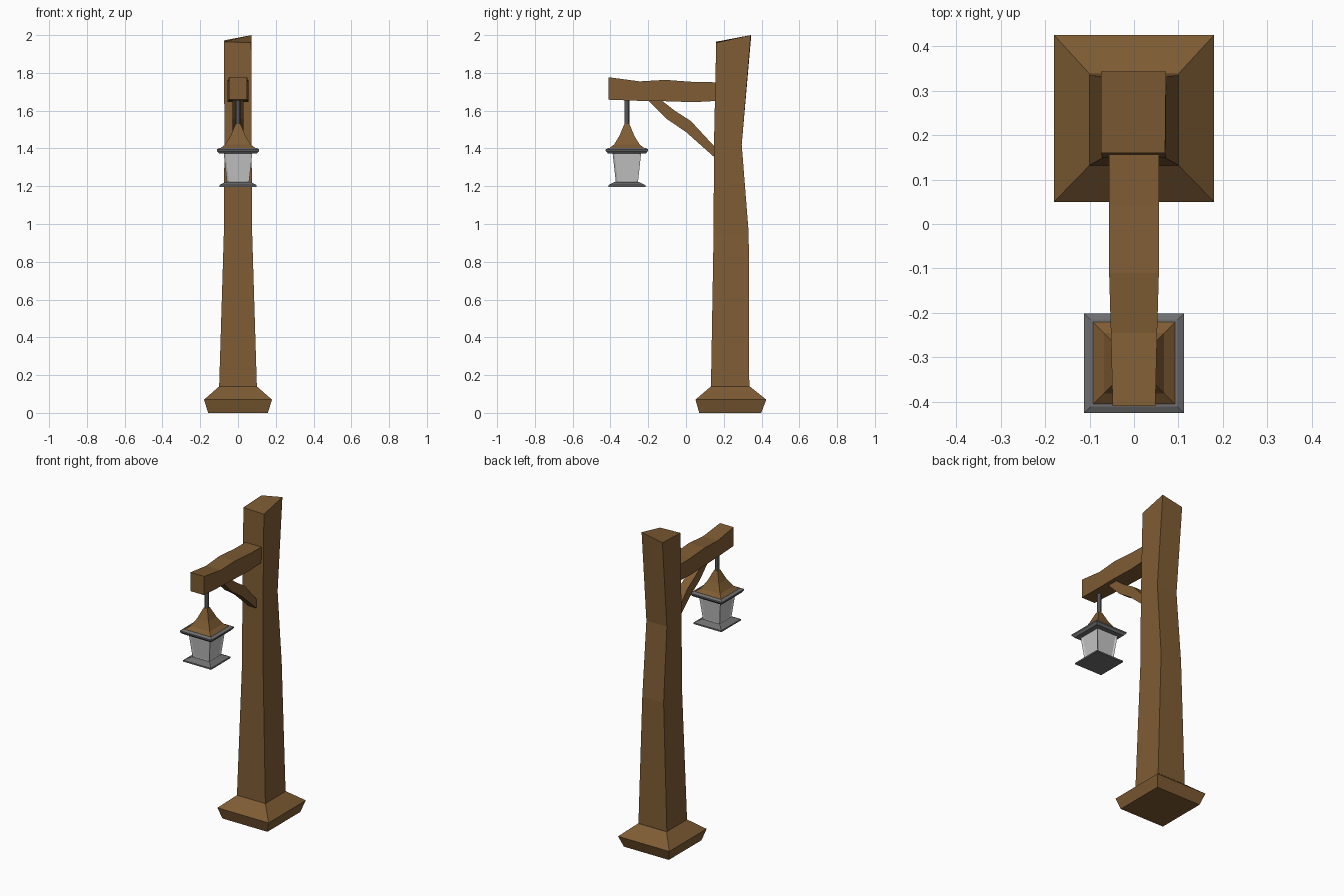
import bpy, bmesh, math
from mathutils import Vector

if "Cube" in bpy.data.objects:
    bpy.data.objects.remove(bpy.data.objects["Cube"])


def mat(name, rgb):
    m = bpy.data.materials.new(name)
    m.diffuse_color = (*rgb, 1)
    m.use_nodes = True
    m.node_tree.nodes["Principled BSDF"].inputs["Base Color"].default_value = m.diffuse_color
    return m


WOOD = mat("brown wood", (0.21, 0.107, 0.034))
IRON = mat("grey iron", (0.16, 0.16, 0.165))
GLASS = mat("pale glass", (0.56, 0.56, 0.56))


def loft(name, rings, material, pane=0):
    """Join four-cornered rings into a closed solid; optionally inset panes in the sides."""
    bm = bmesh.new()
    vs = [[bm.verts.new(p) for p in r] for r in rings]
    n = len(rings[0])
    sides = []
    for a, b in zip(vs, vs[1:]):
        for i in range(n):
            j = (i + 1) % n
            sides.append(bm.faces.new((a[i], a[j], b[j], b[i])))
    bm.faces.new(vs[0][::-1])
    bm.faces.new(vs[-1])
    bmesh.ops.recalc_face_normals(bm, faces=bm.faces[:])
    if pane:
        bmesh.ops.inset_individual(bm, faces=sides, thickness=pane, depth=-0.006)
    me = bpy.data.meshes.new(name)
    bm.to_mesh(me)
    bm.free()
    me.materials.append(material)
    ob = bpy.data.objects.new(name, me)
    bpy.context.collection.objects.link(ob)
    return ob


def level(hx, y0, y1, z):
    """Horizontal rectangular ring."""
    return [(-hx, y0, z), (hx, y0, z), (hx, y1, z), (-hx, y1, z)]


def upright(hx, top, bottom):
    """Ring across a beam, from (y, z) points on its upper and lower edge."""
    return [(-hx, *bottom), (hx, *bottom), (hx, *top), (-hx, *top)]


LY = -0.313  # lantern centre


def square(h, z):
    return level(h, LY - h, LY + h, z)


# Foot and crooked post with a slanted cut top
loft("foot", [level(0.158, 0.07, 0.398, 0), level(0.18, 0.05, 0.425, 0.07),
              level(0.10, 0.132, 0.338, 0.14)], WOOD)
top = [(-0.074, 0.16, 1.965), (0.07, 0.16, 1.96), (0.072, 0.343, 2.0), (-0.074, 0.343, 1.972)]
loft("post", [level(0.10, 0.132, 0.335, 0.135), level(0.075, 0.146, 0.332, 0.95),
              level(0.072, 0.148, 0.295, 1.42), top], WOOD)

# Wavy arm
loft("arm", [upright(0.048, (-0.41, 1.777), (-0.41, 1.658)),
             upright(0.052, (-0.245, 1.755), (-0.245, 1.652)),
             upright(0.056, (-0.11, 1.763), (-0.11, 1.65)),
             upright(0.056, (0.04, 1.752), (0.04, 1.645)),
             upright(0.056, (0.17, 1.75), (0.17, 1.652))], WOOD)

# Diagonal brace
loft("brace", [upright(0.028, (-0.13, 1.655), (-0.20, 1.655)),
               upright(0.028, (-0.06, 1.60), (-0.10, 1.555)),
               upright(0.028, (0.026, 1.545), (0.0, 1.487)),
               upright(0.028, (0.16, 1.40), (0.16, 1.345))], WOOD)

# Hanging rod
bpy.ops.mesh.primitive_cylinder_add(vertices=8, radius=0.013, depth=0.15, location=(0, LY, 1.592))
rod = bpy.context.object
rod.name = "hanging_rod"
rod.data.materials.append(IRON)

# Lantern, top to bottom
loft("lantern_roof", [square(0.098, 1.398), square(0.068, 1.42), square(0.04, 1.466),
                      square(0.013, 1.53)], WOOD)
loft("roof_rim", [square(0.10, 1.373), square(0.112, 1.387), square(0.112, 1.395),
                  square(0.098, 1.402)], IRON)
loft("lantern_glass", [square(0.058, 1.215), square(0.076, 1.38)], GLASS, 0.014)
loft("lantern_base", [square(0.098, 1.197), square(0.098, 1.206), square(0.066, 1.222)], IRON)
